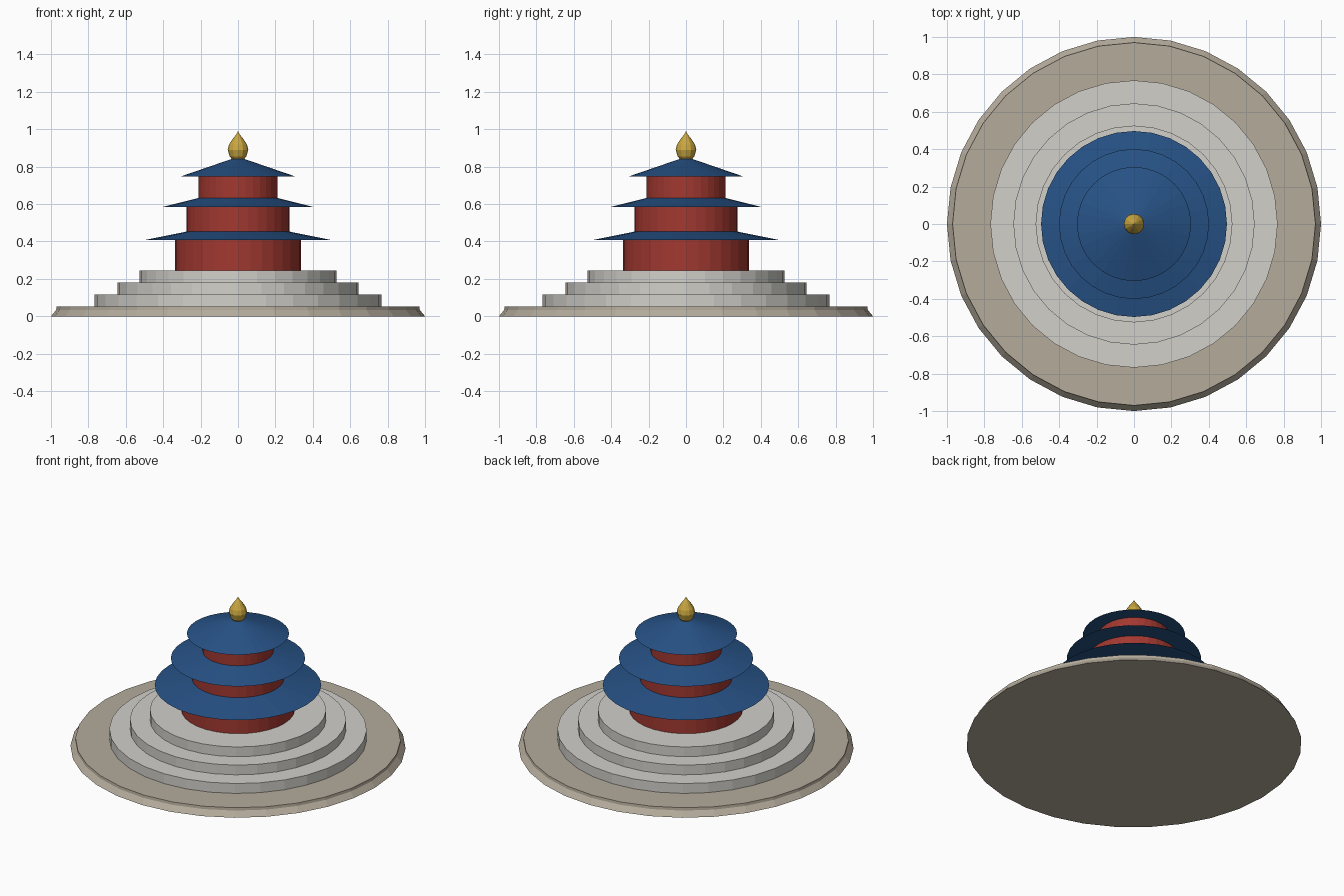
import bpy, bmesh, math

if "Cube" in bpy.data.objects:
    bpy.data.objects.remove(bpy.data.objects["Cube"])

SIDES = 32


def material(name, rgb):
    m = bpy.data.materials.new(name)
    m.diffuse_color = (*rgb, 1)
    m.use_nodes = True
    m.node_tree.nodes["Principled BSDF"].inputs["Base Color"].default_value = m.diffuse_color
    return m


STONE = material("sandstone", (0.46, 0.41, 0.33))
MARBLE = material("pale_stone", (0.64, 0.63, 0.59))
RED = material("red_wall", (0.36, 0.04, 0.03))
BLUE = material("blue_tile", (0.02, 0.085, 0.24))
GOLD = material("gold", (0.58, 0.38, 0.05))


def lathe(name, profile, mat, sides=SIDES):
    """Closed turned solid from (radius, z) points, bottom to top."""
    bm = bmesh.new()
    rings = []
    for r, z in profile:
        if r == 0:
            rings.append([bm.verts.new((0, 0, z))] * sides)
        else:
            rings.append([bm.verts.new((r * math.cos(2 * math.pi * i / sides),
                                        r * math.sin(2 * math.pi * i / sides), z))
                          for i in range(sides)])
    for a, b in zip(rings, rings[1:]):
        for i in range(sides):
            j = (i + 1) % sides
            bm.faces.new(list(dict.fromkeys((a[i], a[j], b[j], b[i]))))
    if profile[0][0] > 0:
        bm.faces.new(rings[0][::-1])
    if profile[-1][0] > 0:
        bm.faces.new(rings[-1])
    bmesh.ops.recalc_face_normals(bm, faces=bm.faces)
    mesh = bpy.data.meshes.new(name)
    bm.to_mesh(mesh)
    bm.free()
    mesh.materials.append(mat)
    ob = bpy.data.objects.new(name, mesh)
    bpy.context.collection.objects.link(ob)
    return ob


# Ground plinth with bevelled foot
lathe("plinth", [(1.0, 0), (0.972, 0.034), (0.97, 0.052)], STONE)

# Three stepped terraces
for i, (r, z0, z1) in enumerate([(0.768, 0.052, 0.117), (0.645, 0.117, 0.181),
                                 (0.526, 0.181, 0.245)]):
    lathe(f"terrace_{i + 1}", [(r, z0), (r, z1)], MARBLE)

# Three round wall drums
for i, (r, z0, z1) in enumerate([(0.338, 0.245, 0.412), (0.275, 0.45, 0.59),
                                 (0.211, 0.625, 0.755)]):
    lathe(f"wall_{i + 1}", [(r, z0), (r, z1)], RED)

# Three conical roofs
for i, (r, z0, rt, z1) in enumerate([(0.497, 0.408, 0.26, 0.456),
                                     (0.401, 0.585, 0.21, 0.633),
                                     (0.305, 0.748, 0.02, 0.846)]):
    lathe(f"roof_{i + 1}", [(r, z0), (rt, z1)], BLUE)

# Gilded finial
lathe("finial", [(0.03, 0.838), (0.045, 0.855), (0.055, 0.89), (0.048, 0.918),
                 (0.027, 0.95), (0.01, 0.972), (0, 0.99)], GOLD, 12)
